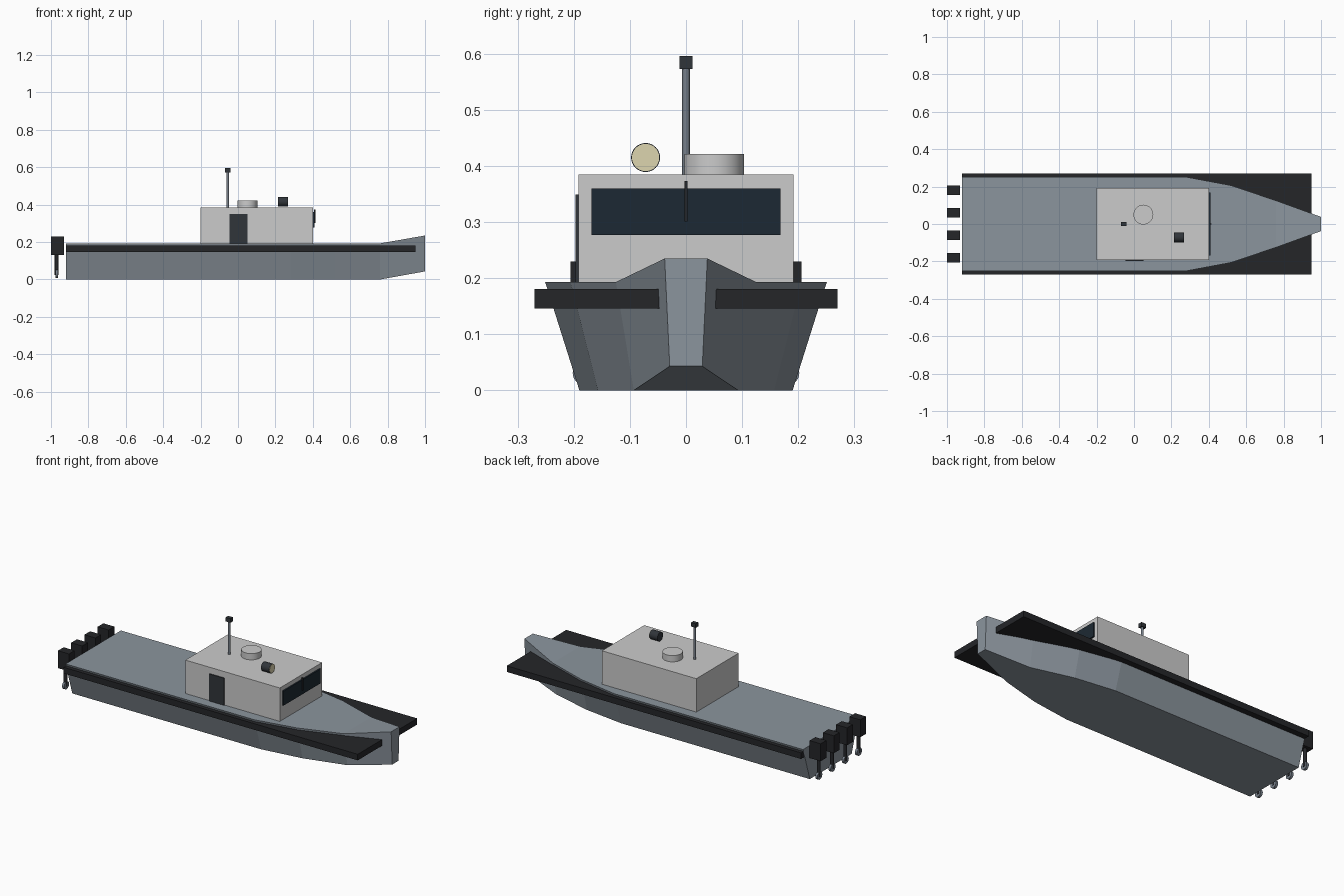
import bpy, bmesh, math

if "Cube" in bpy.data.objects:
    bpy.data.objects.remove(bpy.data.objects["Cube"])

def material(name, rgb):
    m = bpy.data.materials.new(name)
    m.diffuse_color = (*rgb, 1)
    m.use_nodes = True
    m.node_tree.nodes["Principled BSDF"].inputs["Base Color"].default_value = m.diffuse_color
    return m

HULL = material("hull_grey", (0.26, 0.30, 0.34))
CABIN = material("cabin_grey", (0.55, 0.56, 0.58))
BLACK = material("rubber_black", (0.018, 0.019, 0.022))
DOOR = material("door_dark", (0.03, 0.035, 0.042))
GLASS = material("dark_glass", (0.012, 0.022, 0.033))
STEEL = material("steel", (0.18, 0.21, 0.25))
CREAM = material("lamp_cream", (0.72, 0.66, 0.43))

def box(name, x, y, z, mat):
    """Box from (min, max) ranges on each axis."""
    bpy.ops.mesh.primitive_cube_add(size=1, location=[sum(r) / 2 for r in (x, y, z)])
    ob = bpy.context.object
    ob.name = name
    ob.scale = [r[1] - r[0] for r in (x, y, z)]
    bpy.ops.object.transform_apply(location=False, rotation=False, scale=True)
    ob.data.materials.append(mat)
    return ob

def cylinder(name, loc, radius, depth, mat, along_x=False, sides=32):
    bpy.ops.mesh.primitive_cylinder_add(
        vertices=sides, radius=radius, depth=depth, location=loc,
        rotation=(0, math.pi / 2 if along_x else 0, 0))
    ob = bpy.context.object
    ob.name = name
    ob.data.materials.append(mat)
    bpy.ops.object.shade_smooth_by_angle(angle=math.radians(35))
    return ob

# Hull: lofted sections (x, deck half width, deck z, keel half width, keel z)
sections = [(-0.92, 0.251, 0.193, 0.19, 0.0),
            (0.28, 0.251, 0.193, 0.19, 0.0),
            (0.52, 0.206, 0.193, 0.157, 0.0),
            (0.76, 0.125, 0.193, 0.093, 0.0),
            (1.0, 0.038, 0.235, 0.029, 0.043)]
bm = bmesh.new()
rings = [[bm.verts.new(p) for p in ((x, -wd, zd), (x, wd, zd), (x, wk, zk), (x, -wk, zk))]
         for x, wd, zd, wk, zk in sections]
for a, b in zip(rings, rings[1:]):
    for i in range(4):
        j = (i + 1) % 4
        bm.faces.new((a[i], a[j], b[j], b[i]))
bm.faces.new(rings[0])
bm.faces.new(rings[-1])
bmesh.ops.recalc_face_normals(bm, faces=bm.faces)
mesh = bpy.data.meshes.new("hull")
bm.to_mesh(mesh)
bm.free()
hull = bpy.data.objects.new("hull", mesh)
bpy.context.collection.objects.link(hull)
mesh.materials.append(HULL)

# Rubbing fender around the hull
box("fender", (-0.92, 0.95), (-0.27, 0.27), (0.146, 0.181), BLACK)

# Cabin with door, windscreen and wiper
box("cabin", (-0.2, 0.4), (-0.192, 0.192), (0.19, 0.385), CABIN)
box("door", (-0.045, 0.05), (-0.197, -0.19), (0.193, 0.349), DOOR)
box("windscreen", (0.398, 0.408), (-0.168, 0.168), (0.277, 0.36), GLASS)
box("wiper", (0.406, 0.414), (-0.003, 0.003), (0.301, 0.373), BLACK)

# Roof fittings: mast, hatch and searchlight
cylinder("mast", (-0.055, 0, 0.479), 0.0068, 0.192, STEEL, sides=16)
box("mast_head", (-0.07, -0.04), (-0.0115, 0.0115), (0.573, 0.596), DOOR)
cylinder("roof_hatch", (0.05, 0.05, 0.402), 0.053, 0.038, CABIN)
cylinder("searchlight", (0.24, -0.072, 0.415), 0.0258, 0.052, DOOR, True)
cylinder("searchlight_lens", (0.2665, -0.072, 0.415), 0.0243, 0.004, CREAM, True)

# Four outboard motors
for i in range(4):
    y = -0.18 + 0.12 * i
    box(f"motor_{i}", (-1.0, -0.93), (y - 0.026, y + 0.026), (0.13, 0.23), BLACK)
    cylinder(f"motor_leg_{i}", (-0.97, y, 0.08), 0.01, 0.11, BLACK, sides=16)
    cylinder(f"propeller_{i}", (-0.97, y, 0.031), 0.022, 0.014, STEEL, True, 24)
